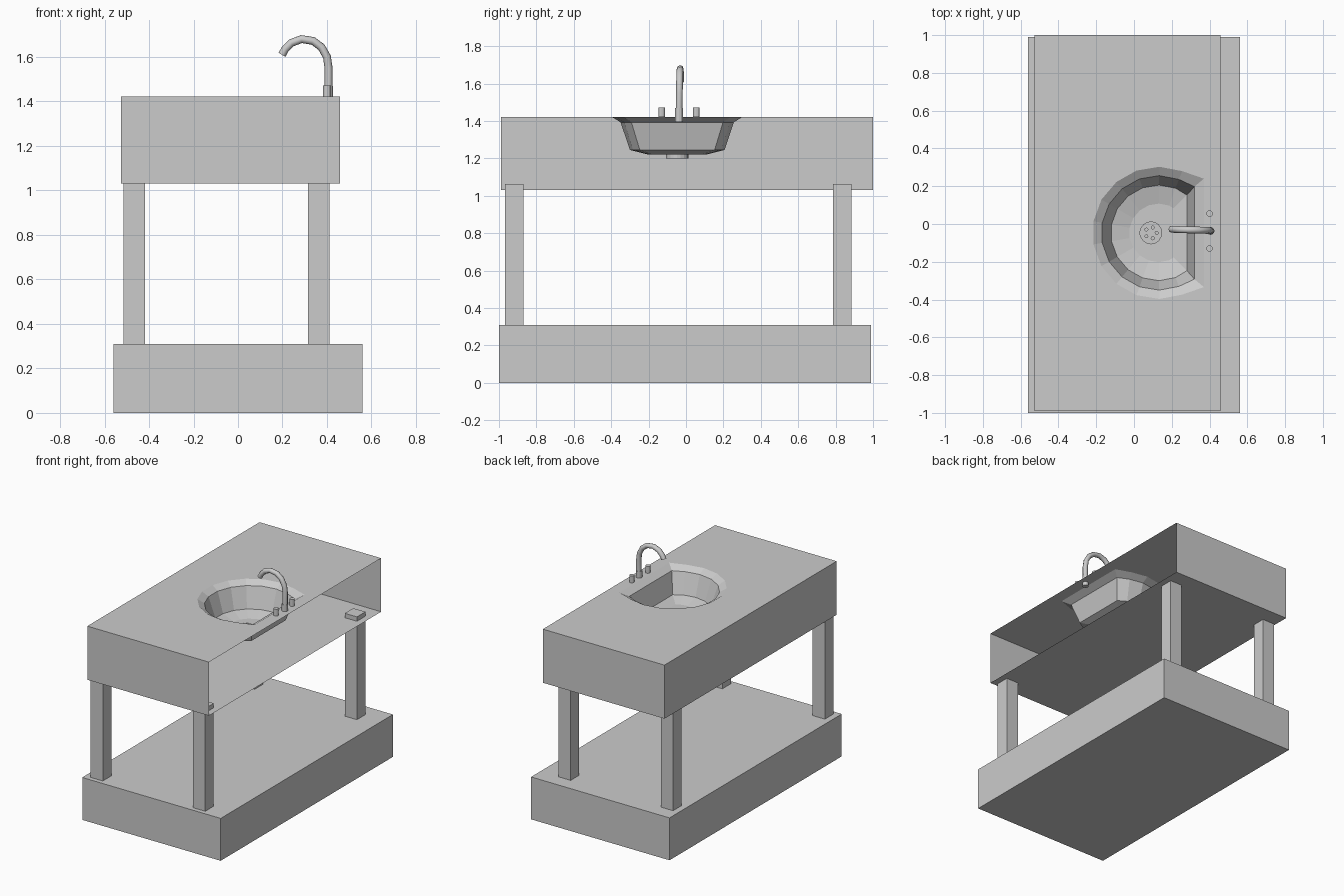
import bpy, bmesh
from math import sin, cos, pi, radians

cube = bpy.data.objects.get("Cube")
if cube:
    bpy.data.objects.remove(cube, do_unlink=True)

grey = bpy.data.materials.new("plain_grey")
grey.use_nodes = True
GREY = (0.6, 0.6, 0.6, 1)
grey.diffuse_color = GREY
grey.node_tree.nodes["Principled BSDF"].inputs["Base Color"].default_value = GREY

TOP = 1.422
SINK_Y = -0.047


def link(name, data):
    obj = bpy.data.objects.new(name, data)
    bpy.context.collection.objects.link(obj)
    data.materials.append(grey)
    return obj


def finish(name, bm):
    mesh = bpy.data.meshes.new(name)
    bm.to_mesh(mesh)
    bm.free()
    return link(name, mesh)


def box_bm(lo, hi):
    bm = bmesh.new()
    bmesh.ops.create_cube(bm, size=1)
    for v in bm.verts:
        v.co = [a + (b - a) * (c + 0.5) for a, b, c in zip(lo, hi, v.co)]
    return bm


def fill_loops(bm, loops):
    """Fill an outer loop of points, leaving the inner loops open."""
    edges = []
    for loop in loops:
        vs = [bm.verts.new(p) for p in loop]
        edges += [bm.edges.new((vs[i - 1], vs[i])) for i in range(len(vs))]
    bmesh.ops.triangle_fill(bm, edges=edges, use_beauty=True, normal=(0, 0, 1))


def loft(bm, rings):
    rows = [[bm.verts.new(p) for p in ring] for ring in rings]
    for a, b in zip(rows, rows[1:]):
        for i in range(len(a)):
            bm.faces.new((a[i - 1], a[i], b[i], b[i - 1]))


def circle(x, y, z, r, n):
    return [(x + r * cos(2 * pi * i / n), y + r * sin(2 * pi * i / n), z) for i in range(n)]


def cylinder(name, x, y, z0, z1, r, n=12):
    bm = bmesh.new()
    loft(bm, [circle(x, y, z0, r, n), circle(x, y, z1, r, n)])
    bmesh.ops.holes_fill(bm, edges=bm.edges[:])
    bmesh.ops.recalc_face_normals(bm, faces=bm.faces[:])
    return finish(name, bm)


# Sink outline: a round arc closed by a straight side with two extra points
ARC = [radians(49 + 262 * i / 13) for i in range(14)]


def sink_ring(r, flat_x, half, z):
    pts = [(0.13 + r * cos(a), SINK_Y + r * sin(a), z) for a in ARC]
    pts[0] = (flat_x, SINK_Y + half, z)
    pts[-1] = (flat_x, SINK_Y - half, z)
    return pts + [(flat_x, SINK_Y + s * half / 3, z) for s in (-1, 1)]


rim = sink_ring(0.35, 0.37, 0.287, TOP)
DRAIN = (0.09, SINK_Y)
drain_angles = ARC + [radians(-16), radians(16)]
drain_ring = [(DRAIN[0] + 0.058 * cos(a), DRAIN[1] + 0.058 * sin(a), 1.22) for a in drain_angles]

# Base slab
finish("base", box_bm((-0.56, -1, 0), (0.56, 0.99, 0.31)))

# Legs, reaching slightly into the counter
for side, x in (("right", -0.466), ("left", 0.363)):
    for end, y in (("front", -0.918), ("back", 0.835)):
        finish(f"{end}_{side}_leg",
               box_bm((x - 0.049, y - 0.049, 0.31), (x + 0.049, y + 0.049, 1.062)))

# Counter: hollow box, open on its left side, with a sink opening in the top
x0, x1, y0, y1 = -0.526, 0.458, -0.99, 1.0
bm = box_bm((x0, y0, 1.03), (x1, y1, TOP))
bmesh.ops.recalc_face_normals(bm, faces=bm.faces[:])
bmesh.ops.delete(bm, geom=[f for f in bm.faces if f.normal.x > 0.5 or f.normal.z > 0.5],
                 context="FACES")
fill_loops(bm, [[(x0, y0, TOP), (x1, y0, TOP), (x1, y1, TOP), (x0, y1, TOP)], rim])
bmesh.ops.remove_doubles(bm, verts=bm.verts[:], dist=0.0001)
finish("counter", bm)

# Sink bowl, a thin shell
bm = bmesh.new()
loft(bm, [rim,
          sink_ring(0.303, 0.32, 0.245, 1.393),
          sink_ring(0.253, 0.28, 0.2, 1.245),
          sink_ring(0.155, 0.21, 0.13, 1.22),
          drain_ring])
bmesh.ops.recalc_face_normals(bm, faces=bm.faces[:])
if sum(f.normal.z for f in bm.faces) < 0:
    bmesh.ops.reverse_faces(bm, faces=bm.faces[:])
finish("sink_bowl", bm)

# Drain cup with five holes in its floor
bm = bmesh.new()
outer = circle(*DRAIN, 1.2, 0.05, 20)
loft(bm, [circle(*DRAIN, 1.222, 0.06, 20), circle(*DRAIN, 1.2, 0.06, 20), outer])
holes = [circle(DRAIN[0] + px, DRAIN[1] + py, 1.2, 0.008, 8)
         for px, py, _ in circle(0, 0, 0, 0.03, 5)]
fill_loops(bm, [outer] + holes)
bmesh.ops.remove_doubles(bm, verts=bm.verts[:], dist=0.0001)
finish("drain", bm)

# Tap: collar, curved spout and two handles
cylinder("tap_collar", 0.405, -0.037, 1.395, 1.47, 0.021)
for side, y in (("front", -0.13), ("back", 0.055)):
    cylinder(f"{side}_handle", 0.4, y, TOP, 1.472, 0.017)

path = [(0.407, 1.45), (0.407, 1.55), (0.4, 1.6), (0.375, 1.644), (0.337, 1.672),
        (0.285, 1.68), (0.24, 1.663), (0.212, 1.635), (0.198, 1.61)]
curve = bpy.data.curves.new("tap_spout", "CURVE")
curve.dimensions = "3D"
curve.bevel_depth = 0.018
curve.bevel_resolution = 2
curve.use_fill_caps = True
spline = curve.splines.new("POLY")
spline.points.add(len(path) - 1)
for i, (p, (x, z)) in enumerate(zip(spline.points, path)):
    p.co = (x, -0.037 + 0.0012 * i, z, 1)
link("tap_spout", curve)
